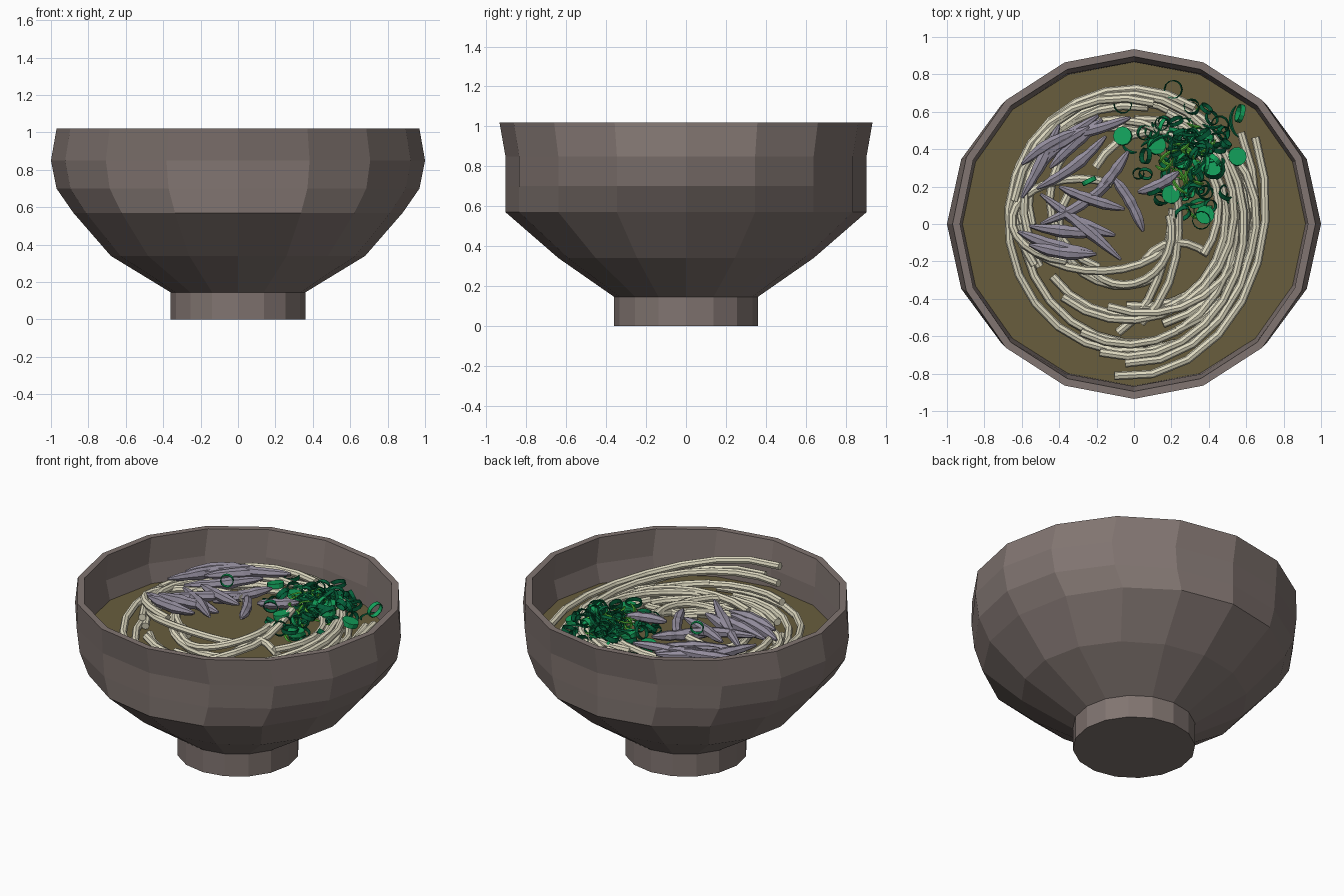
import bpy, bmesh, math, random
from mathutils import Vector, Matrix, Euler

if "Cube" in bpy.data.objects:
    bpy.data.objects.remove(bpy.data.objects["Cube"])

random.seed(7)
N = 16


def material(name, r, g, b):
    m = bpy.data.materials.new(name)
    m.diffuse_color = [(c / 255) ** 2.2 for c in (r, g, b)] + [1]
    m.use_nodes = True
    m.node_tree.nodes["Principled BSDF"].inputs["Base Color"].default_value = m.diffuse_color
    return m


def finish(bm, name, mat):
    bmesh.ops.recalc_face_normals(bm, faces=bm.faces)
    me = bpy.data.meshes.new(name)
    bm.to_mesh(me)
    bm.free()
    me.materials.append(mat)
    ob = bpy.data.objects.new(name, me)
    bpy.context.collection.objects.link(ob)
    return ob


def loft(bm, rings, cap=True):
    """Skin a list of equal-sized vertex rings."""
    rings = [[bm.verts.new(p) for p in r] for r in rings]
    n = len(rings[0])
    for a, b in zip(rings, rings[1:]):
        for i in range(n):
            j = (i + 1) % n
            bm.faces.new((a[i], a[j], b[j], b[i]))
    if cap:
        bm.faces.new(rings[0][::-1])
        bm.faces.new(rings[-1])


def oval(z, rx, ry):
    return [(rx * math.cos(2 * math.pi * i / N), ry * math.sin(2 * math.pi * i / N), z)
            for i in range(N)]


def tube(bm, pts, radii, sides=6, flat=1.0):
    rings = []
    for k, p in enumerate(pts):
        t = (pts[min(k + 1, len(pts) - 1)] - pts[max(k - 1, 0)]).normalized()
        side = t.cross(Vector((0, 0, 1))).normalized()
        up = side.cross(t)
        rings.append([p + radii[k] * (side * math.cos(a) + up * math.sin(a) * flat)
                      for a in (2 * math.pi * i / sides for i in range(sides))])
    loft(bm, rings)


bowl_mat = material("clay", 128, 116, 112)
soup_mat = material("broth", 104, 94, 64)
noodle_mat = material("noodle", 222, 217, 192)
meat_mat = material("meat", 146, 140, 156)
dark_green = material("dark_green", 12, 98, 62)
mid_green = material("mid_green", 26, 160, 92)
light_green = material("light_green", 80, 175, 55)

# Bowl: outer wall up, rim, inner wall down
profile = [(0, .36, .36), (.145, .36, .36), (.34, .68, .64), (.57, .88, .905),
           (.70, .97, .905), (.85, 1.0, .905), (1.02, .97, .935),
           (1.02, .93, .895), (.85, .945, .868), (.70, .91, .865),
           (.57, .83, .85), (.34, .62, .58), (.20, .30, .30)]
bm = bmesh.new()
loft(bm, [oval(*p) for p in profile])
finish(bm, "bowl", bowl_mat)

# Soup surface
bm = bmesh.new()
bm.faces.new([bm.verts.new(p) for p in oval(.73, .918, .867)])
finish(bm, "soup", soup_mat)

# Noodles: elliptical arcs (cx, cy, rx, ry, start deg, end deg, start z, end z)
arcs = [(-.05, .10, .77, .90, -94, 24, .90, .80), (-.02, 0, .62, .70, -105, 170, .86, .84),
        (-.02, .05, .56, .57, -130, 70, .78, .84), (0, .02, .66, .71, 60, 290, .86, .76),
        (-.05, .10, .60, .57, 75, 215, .88, .80), (.05, .05, .55, .52, -110, 95, .77, .85),
        (-.10, .10, .50, .45, 60, 200, .86, .84), (-.20, 0, .42, .25, 180, 330, .83, .80),
        (-.05, -.05, .25, .28, 200, 380, .77, .84), (-.35, .05, .60, .75, -50, 15, .76, .87),
        (0, 0, .66, .60, -70, 40, .80, .78), (-.30, .02, .36, .22, 60, 260, .86, .83),
        (.25, -.50, .30, .40, 60, 130, .80, .80), (-.05, .15, .40, .40, 100, 250, .84, .80),
        (-.05, 0, .35, .33, 150, 300, .82, .75), (.10, .10, .35, .40, -40, 150, .80, .84)]
bm = bmesh.new()
for cx, cy, rx, ry, a0, a1, z0, z1 in arcs:
    steps = max(6, round(abs(a1 - a0) / 14))
    for copy in range(2 if rx > .45 else 1):
        s = 1 - .07 * copy
        turn = random.uniform(-14, 14) * copy
        ph = random.uniform(0, 6.28)
        pts = []
        for k in range(steps + 1):
            t = k / steps
            a = math.radians(a0 + (a1 - a0) * t + turn)
            w = s + .02 * math.sin(ph + 5 * t)
            pts.append(Vector((cx + rx * w * math.cos(a), cy + ry * w * math.sin(a),
                               z0 + (z1 - z0) * t - .04 * copy + .015 * math.sin(ph + 7 * t))))
        tube(bm, pts, [.023] * len(pts), 8)
finish(bm, "noodles", noodle_mat)

# Shredded meat: lumpy spindles (x0, y0, x1, y1)
shreds = [(-.60, .14, -.40, .53), (-.55, .25, -.19, .58), (-.52, .19, -.15, .47),
          (-.44, .46, -.02, .57), (-.25, .10, -.03, .39), (-.50, .0, -.10, .26),
          (-.50, .16, -.07, -.19), (-.12, .26, .05, -.04), (-.42, .09, -.10, -.06),
          (-.56, -.01, -.18, -.05), (-.62, -.04, -.22, -.15), (-.56, -.11, -.20, -.16),
          (.02, .17, .24, .28), (-.60, .32, -.30, .50), (-.52, .36, -.24, .52),
          (-.40, .20, -.05, .08), (-.45, .30, -.17, .56)]
bm = bmesh.new()
for x0, y0, x1, y1 in shreds:
    a = Vector((x0, y0, random.uniform(.86, .90)))
    b = Vector((x1, y1, random.uniform(.87, .93)))
    bend = Vector((y0 - y1, x1 - x0, 0)) * random.uniform(-.08, .08)
    pts, radii = [], []
    for k in range(11):
        t = k / 10
        pts.append(a.lerp(b, t) + bend * math.sin(math.pi * t))
        radii.append(.008 + .026 * math.sin(math.pi * t) ** .7 * random.uniform(.8, 1.15))
    tube(bm, pts, radii, 7)
finish(bm, "meat_shreds", meat_mat)


def heap_spot(spread=.115):
    """Random place in the garnish heap, higher toward its middle."""
    x, y = random.gauss(0, spread), random.gauss(0, spread)
    top = .99 - .35 * min(math.hypot(x, y), .5)
    return Vector((.28 + x, .37 + y, random.uniform(.80, top)))


# Spring onion rings: thin hollow short tubes
def onion_ring(bm, place, rot, r, h):
    rings = []
    for rr, z in ((r, -h), (r, h), (r * .9, h), (r * .9, -h), (r, -h)):
        rings.append([place + rot @ Vector((rr * math.cos(i * math.pi / 6),
                                            rr * math.sin(i * math.pi / 6), z))
                      for i in range(12)])
    loft(bm, rings, cap=False)
    bmesh.ops.remove_doubles(bm, verts=bm.verts, dist=1e-5)


def tilt(amount):
    return Euler((random.gauss(0, amount), random.gauss(0, amount),
                  random.uniform(0, 6.28))).to_matrix()


for name, mat, count in (("onion_rings_dark", dark_green, 70),
                         ("onion_rings_mid", mid_green, 25)):
    bm = bmesh.new()
    for _ in range(count):
        onion_ring(bm, heap_spot(), tilt(.8), random.uniform(.03, .05),
                   random.uniform(.008, .016))
    if mat is dark_green:
        for spot in ((.21, .72, .86), (-.06, .64, .87), (.46, .53, .86), (.36, .02, .87)):
            onion_ring(bm, Vector(spot), tilt(.15), .05, .012)
    else:
        onion_ring(bm, Vector((-.24, .23, .95)), tilt(.9), .04, .012)
    finish(bm, name, mat)

# Solid onion slices
bm = bmesh.new()
for spot in ((-.06, .47, .88), (.43, .30, .90), (.55, .36, .84), (.20, .16, .87),
             (.38, .05, .85), (.12, .42, .88)):
    m = Matrix.Translation(spot) @ tilt(.25).to_4x4()
    bmesh.ops.create_cone(bm, cap_ends=True, segments=12, radius1=.05, radius2=.05,
                          depth=.03, matrix=m)
finish(bm, "onion_slices", mid_green)

# Curly green strips
for name, mat, count in (("green_strips", light_green, 28), ("dark_strips", dark_green, 25)):
    bm = bmesh.new()
    for _ in range(count):
        c, a = heap_spot(), random.uniform(0, 6.28)
        r, sweep = random.uniform(.05, .12), random.uniform(.8, 1.8)
        slope = random.uniform(-.04, .04)
        pts = [c + Vector((r * (math.cos(a + sweep * k / 6) - math.cos(a + sweep / 2)),
                           r * (math.sin(a + sweep * k / 6) - math.sin(a + sweep / 2)),
                           slope * (k / 6 - .5))) for k in range(7)]
        tube(bm, pts, [.003, .007, .009, .009, .009, .007, .003], 4, .6)
    finish(bm, name, mat)
